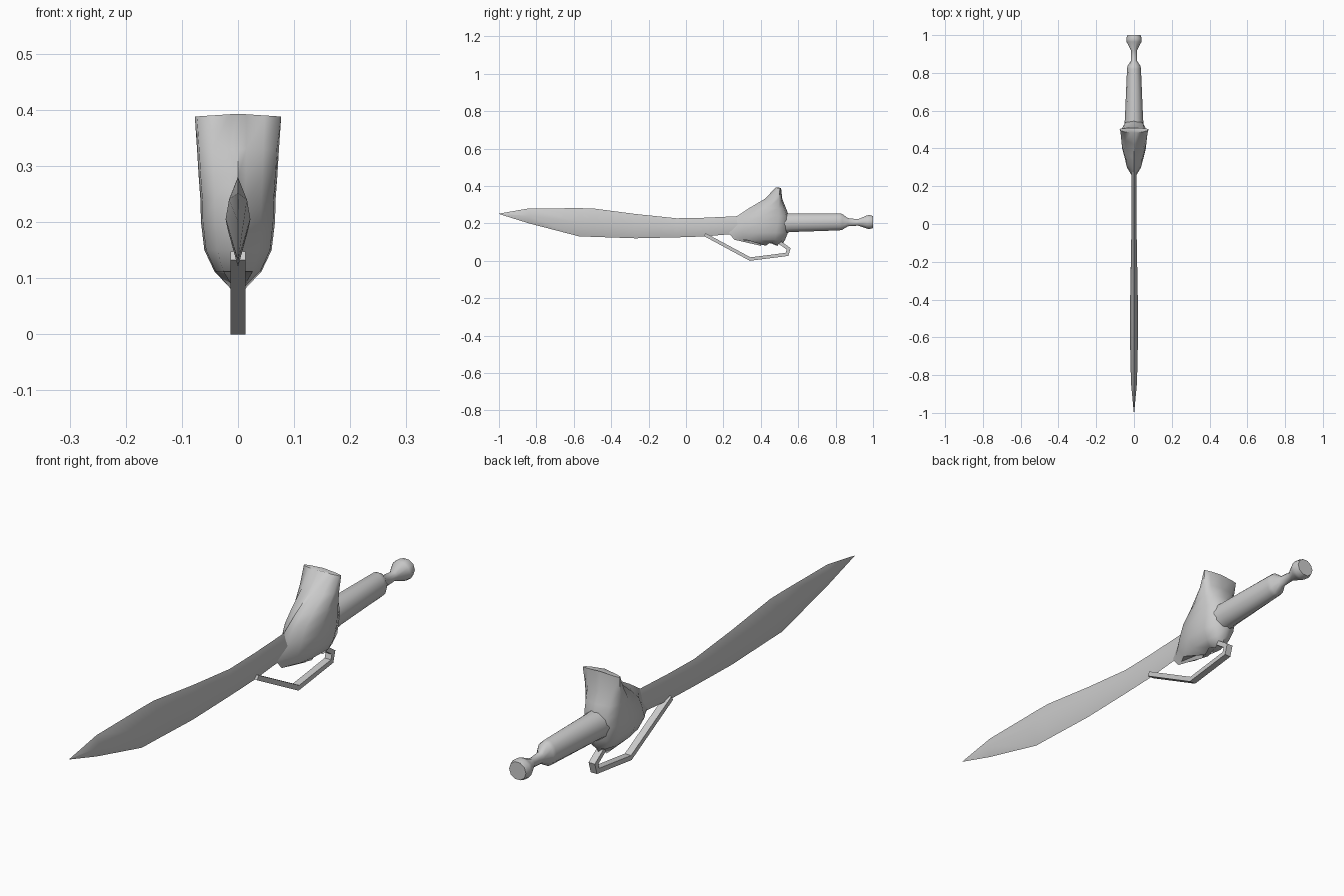
import bpy
import bmesh
import math
from mathutils import Vector

if "Cube" in bpy.data.objects:
    bpy.data.objects.remove(bpy.data.objects["Cube"], do_unlink=True)

# One plain grey metal for the whole weapon
steel = bpy.data.materials.new("grey steel")
steel.use_nodes = True
grey = (0.6, 0.6, 0.6, 1)
steel.diffuse_color = grey
steel.node_tree.nodes["Principled BSDF"].inputs["Base Color"].default_value = grey


def loft(name, rings, angle):
    """Skin a list of equal-length closed rings and cap both ends."""
    bm = bmesh.new()
    rows = [[bm.verts.new(p) for p in ring] for ring in rings]
    n = len(rows[0])
    for a, b in zip(rows, rows[1:]):
        for i in range(n):
            j = (i + 1) % n
            bm.faces.new((a[i], a[j], b[j], b[i]))
    bm.faces.new(rows[0])
    bm.faces.new(rows[-1])
    bmesh.ops.remove_doubles(bm, verts=bm.verts, dist=0.0003)
    bmesh.ops.recalc_face_normals(bm, faces=bm.faces)
    mesh = bpy.data.meshes.new(name)
    bm.to_mesh(mesh)
    bm.free()
    mesh.materials.append(steel)
    obj = bpy.data.objects.new(name, mesh)
    bpy.context.collection.objects.link(obj)
    bpy.ops.object.select_all(action="DESELECT")
    obj.select_set(True)
    bpy.context.view_layer.objects.active = obj
    bpy.ops.object.shade_smooth_by_angle(angle=math.radians(angle))
    return obj


# Blade: diamond sections as (y, top, bottom, half width)
blade_stations = [
    (-1.0, 0.252, 0.25, 0.001), (-0.84, 0.28, 0.2, 0.016),
    (-0.57, 0.281, 0.13, 0.022), (-0.5, 0.28, 0.128, 0.022),
    (-0.27, 0.25, 0.12, 0.018), (-0.05, 0.227, 0.125, 0.014),
    (0.1, 0.23, 0.13, 0.013), (0.27, 0.238, 0.145, 0.013),
    (0.45, 0.25, 0.16, 0.013),
]
loft("blade", [
    [(0, y, top), (w, y, (top + low) / 2), (0, y, low), (-w, y, (top + low) / 2)]
    for y, top, low, w in blade_stations], 50)

# Guard: pointed horizontal sections as (z, front y, back y, half width)
guard_levels = [
    (0.085, 0.4, 0.51, 0.012), (0.112, 0.26, 0.53, 0.042),
    (0.15, 0.225, 0.545, 0.06), (0.2, 0.25, 0.55, 0.066),
    (0.24, 0.275, 0.55, 0.067), (0.28, 0.335, 0.535, 0.07),
    (0.33, 0.42, 0.515, 0.073), (0.388, 0.482, 0.508, 0.077),
]
half = [(0, 0), (0.2, 0.1), (0.62, 0.23), (0.95, 0.5), (1, 0.8), (0.7, 0.95), (0, 1)]
outline = half + [(-x, y) for x, y in half[-2:0:-1]]
guard_rings = []
for z, front, back, w in guard_levels:
    guard_rings.append([Vector((x * w, front + t * (back - front), z)) for x, t in outline])
# scalloped lower rim and slightly crowned upper rim
for i, p in enumerate(guard_rings[0]):
    p.z += 0.014 if i % 2 else -0.005
for p in guard_rings[-1]:
    p.z += 0.005 * (1 - abs(p.x) / 0.077)
loft("guard", guard_rings, 50)

# Grip and pommel: round sections as (y, centre z, half width, half height)
grip_stations = [
    (0.48, 0.2, 0.055, 0.06), (0.56, 0.203, 0.048, 0.052),
    (0.82, 0.208, 0.037, 0.048), (0.835, 0.208, 0.035, 0.045),
    (0.865, 0.206, 0.016, 0.023), (0.92, 0.205, 0.016, 0.018),
    (0.965, 0.207, 0.04, 0.036), (0.98, 0.207, 0.041, 0.04),
    (1.0, 0.207, 0.035, 0.034),
]
sides = 10
loft("grip_and_pommel", [
    [(w * math.cos(k * math.tau / sides), y, z + h * math.sin(k * math.tau / sides))
     for k in range(sides)] for y, z, w, h in grip_stations], 50)

# Finger bar: rectangular rod mitred along a bent path under the guard
path = [Vector((0, y, z)) for y, z in
        [(0.1, 0.14), (0.343, 0.009), (0.54, 0.034), (0.549, 0.064), (0.49, 0.105)]]
bar_rings = []
for i, p in enumerate(path):
    before = (p - path[i - 1]).normalized() if i else (path[1] - p).normalized()
    after = (path[i + 1] - p).normalized() if i + 1 < len(path) else before
    tangent = (before + after).normalized()
    normal = Vector((0, -tangent.z, tangent.y)) * 0.009 / max(tangent.dot(before), 0.6)
    across = Vector((0.013, 0, 0))
    bar_rings.append([p + normal + across, p + normal - across,
                      p - normal - across, p - normal + across])
loft("finger_bar", bar_rings, 30)
